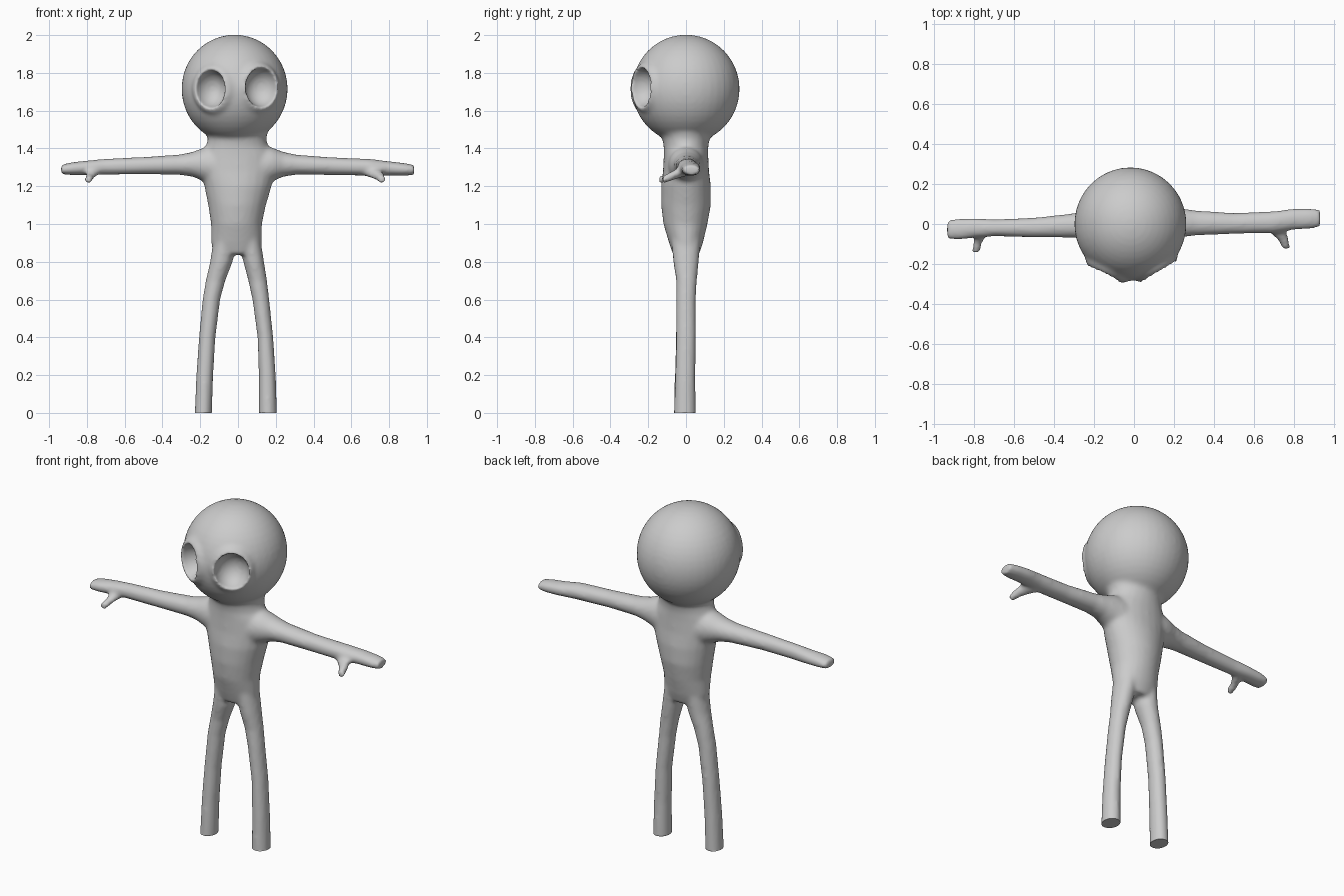
import bpy, bmesh
from math import sin, cos, pi, radians
from mathutils import Matrix, Vector

HEAD = Vector((-0.018, 0.0, 1.715))


def loft(bm, axis, rings, n=24):
    """Closed tube of elliptical rings (x, y, z, r1, r2) lying across one axis."""
    u, v = [(1, 2), (0, 2), (0, 1)][axis]
    loops = []
    for x, y, z, a, b in rings:
        loop = []
        for i in range(n):
            p = [x, y, z]
            p[u] += a * cos(2 * pi * i / n)
            p[v] += b * sin(2 * pi * i / n)
            loop.append(bm.verts.new(p))
        loops.append(loop)
    for l0, l1 in zip(loops, loops[1:]):
        for i in range(n):
            j = (i + 1) % n
            bm.faces.new((l0[i], l0[j], l1[j], l1[i]))
    caps = [bm.faces.new(loops[0]), bm.faces.new(loops[-1])]
    bmesh.ops.triangulate(bm, faces=caps)
    bmesh.ops.recalc_face_normals(bm, faces=bm.faces[:])


def ball(bm, matrix, radii):
    bmesh.ops.create_uvsphere(bm, u_segments=40, v_segments=24, radius=1,
                              matrix=matrix @ Matrix.Diagonal((*radii, 1)))


def eye_matrix(angle, depth, dz):
    """Frame on the head whose -y axis points out through the eye."""
    return (Matrix.Translation(HEAD + Vector((0, 0, dz))) @ Matrix.Rotation(radians(angle), 4, 'Z')
            @ Matrix.Translation((0, -depth, 0)))


def make_object(name, bm):
    mesh = bpy.data.meshes.new(name)
    bm.to_mesh(mesh)
    bm.free()
    ob = bpy.data.objects.new(name, mesh)
    bpy.context.collection.objects.link(ob)
    return ob


# angle, height offset, hollow width, hollow height
EYES = [(-27, 0.0, 0.085, 0.10), (31, 0.008, 0.095, 0.105)]

bm = bmesh.new()
# head with raised eye rims
ball(bm, Matrix.Translation(HEAD), (0.281, 0.284, 0.287))
for angle, dz, w, h in EYES:
    ball(bm, eye_matrix(angle, 0.243, dz), (0.125, 0.062, 0.135))
# torso and neck
loft(bm, 2, [(-0.005, 0, 1.52, 0.17, 0.15), (-0.005, 0, 1.45, 0.155, 0.125),
             (-0.005, 0, 1.41, 0.165, 0.118), (0, 0, 1.36, 0.19, 0.118),
             (0, 0, 1.28, 0.20, 0.122), (0, 0, 1.20, 0.178, 0.132),
             (-0.005, 0, 1.10, 0.153, 0.132), (-0.008, -0.003, 1.0, 0.135, 0.117),
             (-0.008, 0, 0.90, 0.135, 0.09), (-0.005, 0, 0.84, 0.11, 0.07)])
# legs
loft(bm, 2, [(-0.065, 0, 0.95, 0.06, 0.08), (-0.088, 0, 0.8, 0.06, 0.068),
             (-0.119, 0.003, 0.7, 0.052, 0.055), (-0.141, 0, 0.6, 0.047, 0.052),
             (-0.163, -0.002, 0.4, 0.044, 0.052), (-0.176, -0.006, 0.2, 0.045, 0.054),
             (-0.185, -0.008, -0.04, 0.046, 0.058)])
loft(bm, 2, [(0.055, 0, 0.95, 0.06, 0.08), (0.083, 0, 0.8, 0.055, 0.068),
             (0.104, 0.003, 0.7, 0.05, 0.055), (0.121, 0, 0.6, 0.045, 0.052),
             (0.145, 0, 0.4, 0.042, 0.052), (0.155, -0.004, 0.2, 0.045, 0.054),
             (0.159, -0.006, -0.04, 0.049, 0.058)])
# arms
loft(bm, 0, [(-0.10, 0, 1.30, 0.10, 0.12), (-0.18, 0, 1.315, 0.088, 0.09),
             (-0.24, -0.004, 1.316, 0.072, 0.066), (-0.31, -0.008, 1.314, 0.061, 0.054),
             (-0.5, -0.018, 1.309, 0.05, 0.046), (-0.7, -0.019, 1.303, 0.043, 0.043),
             (-0.8, -0.02, 1.298, 0.05, 0.038), (-0.88, -0.026, 1.293, 0.054, 0.034),
             (-0.937, -0.029, 1.288, 0.047, 0.026)])
loft(bm, 0, [(0.10, 0, 1.30, 0.10, 0.12), (0.18, 0, 1.315, 0.088, 0.09),
             (0.24, 0.006, 1.316, 0.072, 0.066), (0.31, 0.005, 1.314, 0.063, 0.053),
             (0.5, 0.003, 1.306, 0.053, 0.047), (0.7, 0.009, 1.300, 0.055, 0.045),
             (0.8, 0.024, 1.294, 0.054, 0.038), (0.88, 0.027, 1.289, 0.052, 0.034),
             (0.933, 0.028, 1.286, 0.044, 0.027)])
# thumbs
loft(bm, 1, [(-0.755, -0.02, 1.29, 0.038, 0.03), (-0.772, -0.065, 1.268, 0.03, 0.025),
             (-0.786, -0.10, 1.247, 0.023, 0.022), (-0.792, -0.143, 1.233, 0.021, 0.02)], 14)
loft(bm, 1, [(0.69, 0.0, 1.285, 0.055, 0.032), (0.725, -0.045, 1.268, 0.042, 0.028),
             (0.752, -0.085, 1.25, 0.027, 0.025), (0.764, -0.126, 1.233, 0.02, 0.021)], 14)
body = make_object("body_source", bm)

# eye hollow cutters
bm = bmesh.new()
for angle, dz, w, h in EYES:
    ball(bm, eye_matrix(angle, 0.29, dz), (w, 0.105, h))
cutter = make_object("eye_hollow_cutter", bm)
cutter.hide_render = True

# fuse everything, carve the eyes, soften
fuse = body.modifiers.new("fuse", 'REMESH')
fuse.mode, fuse.voxel_size = 'VOXEL', 0.01
carve = body.modifiers.new("carve", 'BOOLEAN')
carve.operation, carve.object, carve.solver = 'DIFFERENCE', cutter, 'EXACT'
even = body.modifiers.new("even", 'REMESH')
even.mode, even.voxel_size = 'VOXEL', 0.01
soft = body.modifiers.new("soften", 'SMOOTH')
soft.factor, soft.iterations = 0.5, 8

deps = bpy.context.evaluated_depsgraph_get()
mesh = bpy.data.meshes.new_from_object(body.evaluated_get(deps))
for v in mesh.vertices:          # flat soles
    v.co.z = max(v.co.z, 0.0)
mesh.shade_smooth()
figure = bpy.data.objects.new("figure_body", mesh)
bpy.context.collection.objects.link(figure)
bpy.data.objects.remove(body)
bpy.data.objects.remove(cutter)
